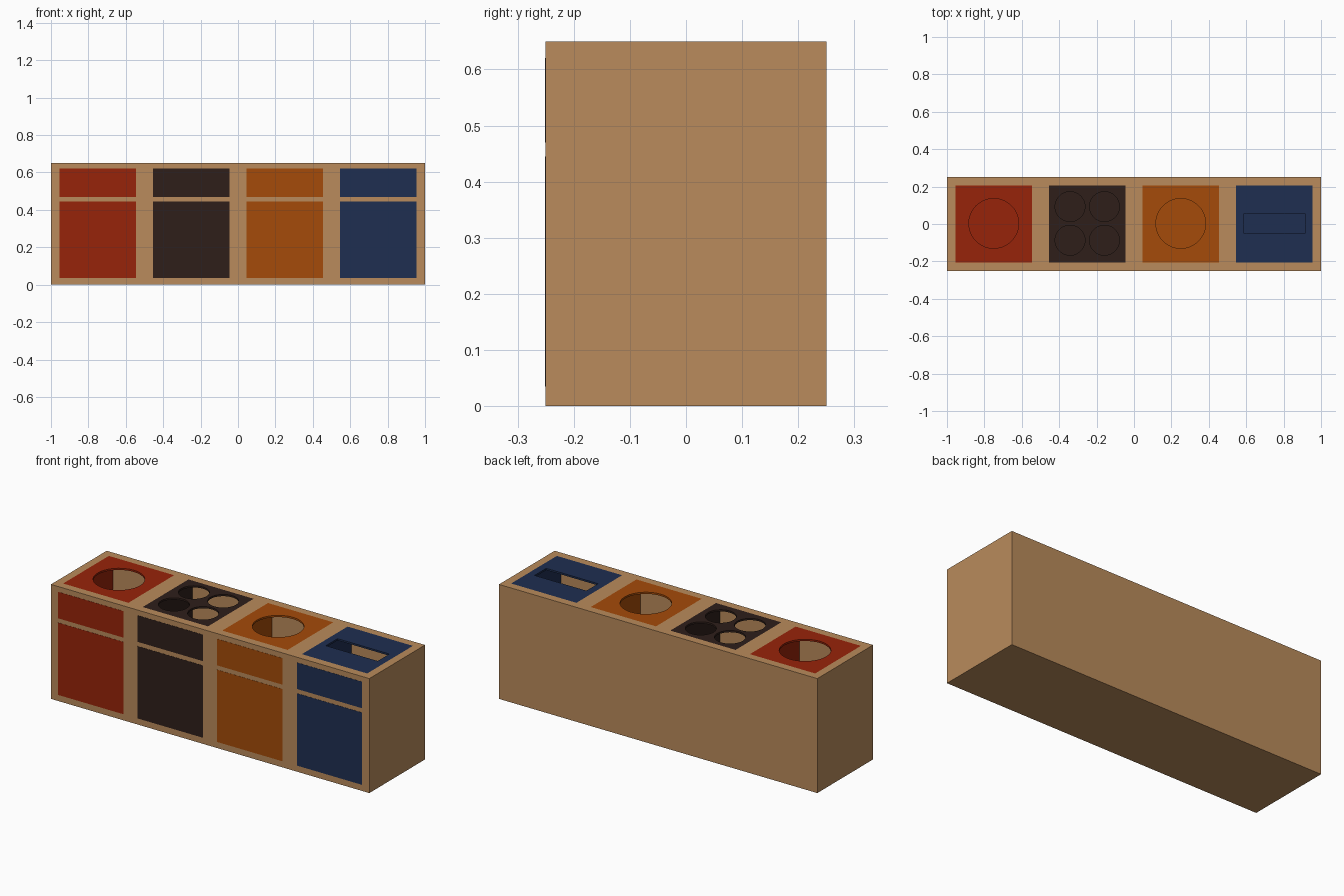
import bpy, math

if "Cube" in bpy.data.objects:
    bpy.data.objects.remove(bpy.data.objects["Cube"])


def material(name, rgb):
    m = bpy.data.materials.new(name)
    m.diffuse_color = [(c / 255) ** 2.2 for c in rgb] + [1]
    m.use_nodes = True
    m.node_tree.nodes["Principled BSDF"].inputs["Base Color"].default_value = m.diffuse_color
    return m


def box(name, lo, hi, mat=None):
    bpy.ops.mesh.primitive_cube_add(size=1, location=[(a + b) / 2 for a, b in zip(lo, hi)])
    o = bpy.context.object
    o.name = name
    o.scale = [b - a for a, b in zip(lo, hi)]
    bpy.ops.object.transform_apply(location=False, rotation=False, scale=True)
    if mat:
        o.data.materials.append(mat)
    return o


def cylinder(x, y, r):
    bpy.ops.mesh.primitive_cylinder_add(vertices=48, radius=r, depth=0.2, location=(x, y, 0.65))
    return bpy.context.object


def cut(target, cutter):
    cutter.hide_render = True
    mod = target.modifiers.new("cut", 'BOOLEAN')
    mod.operation = 'DIFFERENCE'
    mod.solver = 'EXACT'
    mod.object = cutter
    bpy.context.view_layer.objects.active = target
    bpy.ops.object.modifier_apply(modifier=mod.name)
    bpy.data.objects.remove(cutter)


wood = material("wood", (184, 138, 92))
colours = {
    "red": (150, 40, 18),
    "black": (50, 36, 32),
    "orange": (163, 76, 18),
    "blue": (36, 50, 82),
}
P = 0.205          # half width of a coloured panel
FLOOR = 0.035

# Wooden cabinet
cabinet = box("cabinet", (-1, -0.25, 0), (1, 0.25, 0.65), wood)

for i, (name, rgb) in enumerate(colours.items()):
    x = -0.75 + 0.5 * i
    mat = material(name, rgb)

    # Hollow compartment, open at the top where the lid sits
    cut(cabinet, box("cavity", (x - 0.21, -0.235, FLOOR - 0.01), (x + 0.21, 0.235, 0.64)))
    cut(cabinet, box("opening", (x - P, -P, 0.6), (x + P, P, 0.7)))

    # Coloured side liners and floor
    for side, s in (("left", -1), ("right", 1)):
        a, b = sorted((x + s * 0.2, x + s * 0.21))
        box(f"{name}_{side}_liner", (a, -0.235, FLOOR), (b, 0.235, 0.64), mat)
    box(f"{name}_floor", (x - 0.21, -0.235, FLOOR - 0.01), (x + 0.21, 0.235, FLOOR), mat)

    # Lid with its sorting holes
    lid = box(f"{name}_lid", (x - P, -P, 0.64), (x + P, P, 0.65), mat)
    if name == "black":
        for dx in (-0.092, 0.092):
            for dy in (-0.09, 0.09):
                cut(lid, cylinder(x + dx, dy + 0.003, 0.08))
    elif name == "blue":
        cut(lid, box("slot", (x - 0.163, -0.05, 0.6), (x + 0.163, 0.055, 0.7)))
    else:
        cut(lid, cylinder(x, 0.003, 0.133))

    # Front door and upper panel
    for part, z0, z1 in (("door", 0.035, 0.445), ("upper_panel", 0.47, 0.62)):
        box(f"{name}_{part}", (x - P, -0.251, z0), (x + P, -0.245, z1), mat)
